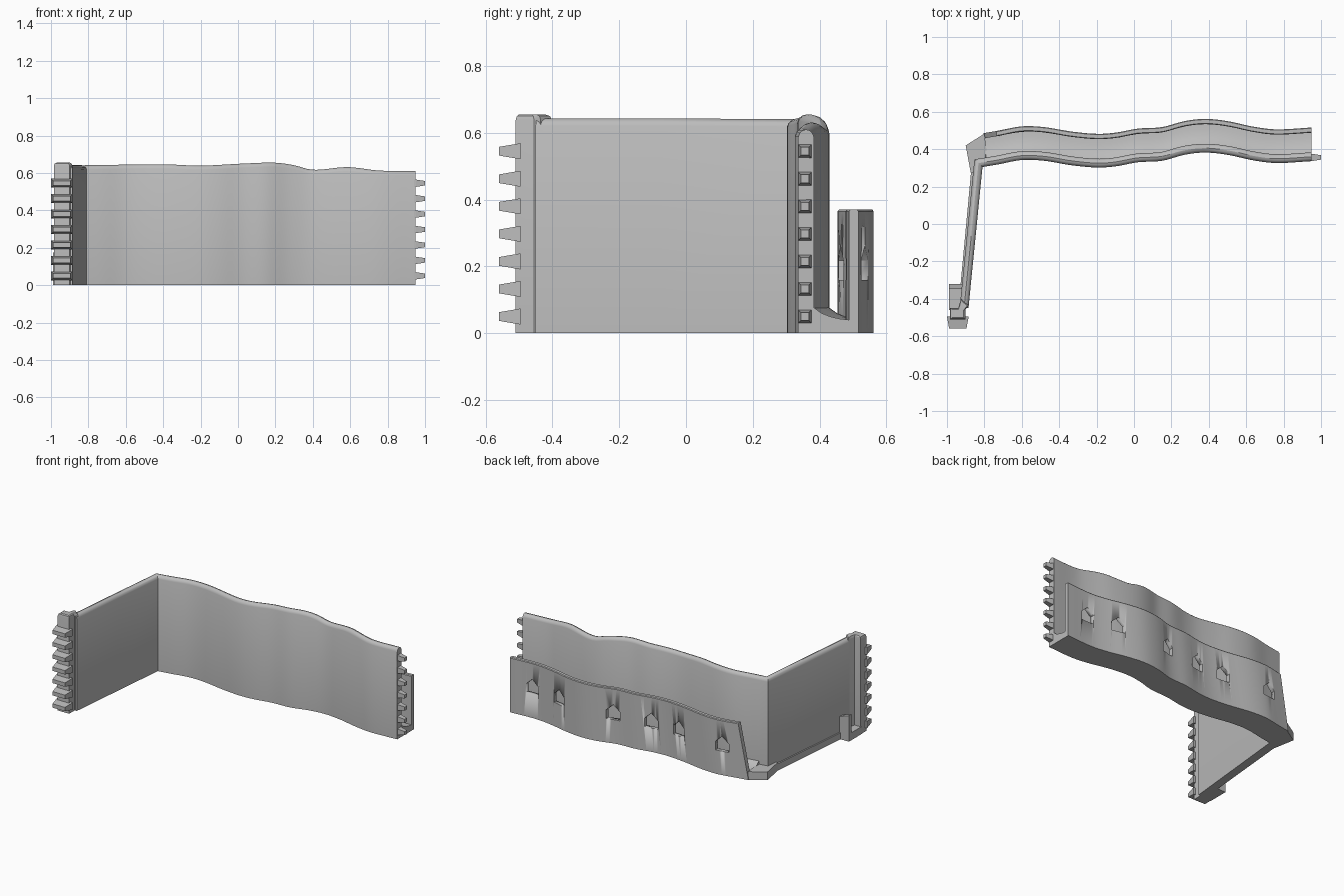
import bpy, bmesh, math
from mathutils import Vector

if "Cube" in bpy.data.objects:
    bpy.data.objects.remove(bpy.data.objects["Cube"])

gray = bpy.data.materials.new("plain gray")
gray.diffuse_color = (0.5, 0.5, 0.5, 1)
gray.use_nodes = True
gray.node_tree.nodes["Principled BSDF"].inputs["Base Color"].default_value = gray.diffuse_color


def make(name, verts, faces, smooth=True):
    me = bpy.data.meshes.new(name)
    me.from_pydata(verts, [], faces)
    bm = bmesh.new()
    bm.from_mesh(me)
    bmesh.ops.recalc_face_normals(bm, faces=bm.faces)
    bm.to_mesh(me)
    bm.free()
    me.materials.append(gray)
    ob = bpy.data.objects.new(name, me)
    bpy.context.collection.objects.link(ob)
    bpy.ops.object.select_all(action='DESELECT')
    ob.select_set(True)
    bpy.context.view_layer.objects.active = ob
    if smooth:
        bpy.ops.object.shade_smooth_by_angle(angle=math.radians(30))
    return ob


def skin(name, rings):
    """Join equal rings of points into a capped solid."""
    n = len(rings[0])
    verts = [p for r in rings for p in r]
    faces = [tuple(range(n)), tuple((len(rings) - 1) * n + i for i in range(n))]
    for k in range(len(rings) - 1):
        for i in range(n):
            j = (i + 1) % n
            faces.append((k * n + i, k * n + j, (k + 1) * n + j, (k + 1) * n + i))
    return make(name, verts, faces)


def prism(name, outline, z0, z1):
    return skin(name, [[(x, y, z) for x, y in outline] for z in (z0, z1)])


def curve(pts, x):
    """Smooth interpolation through sorted (x, value) points."""
    x = min(max(x, pts[0][0]), pts[-1][0])
    k = next(i for i in range(len(pts) - 1) if x <= pts[i + 1][0])

    def slope(i):
        a, b = pts[max(i - 1, 0)], pts[min(i + 1, len(pts) - 1)]
        return (b[1] - a[1]) / (b[0] - a[0])
    (xa, ya), (xb, yb) = pts[k], pts[k + 1]
    w = xb - xa
    t = (x - xa) / w
    return ((2*t**3 - 3*t**2 + 1) * ya + (t**3 - 2*t**2 + t) * w * slope(k)
            + (3*t**2 - 2*t**3) * yb + (t**3 - t**2) * w * slope(k + 1))


WAVE = [(-0.81, 0.305), (-0.73, 0.318), (-0.6, 0.342), (-0.48, 0.338), (-0.34, 0.315),
        (-0.2, 0.302), (-0.1, 0.308), (0.02, 0.33), (0.15, 0.338), (0.27, 0.37),
        (0.38, 0.382), (0.5, 0.37), (0.64, 0.34), (0.76, 0.326), (0.95, 0.336)]
HEIGHT = [(-0.81, 0.641), (-0.4, 0.646), (-0.2, 0.639), (0.05, 0.651), (0.2, 0.655),
          (0.3, 0.642), (0.4, 0.617), (0.58, 0.631), (0.75, 0.613), (0.95, 0.61)]
X0, X1, END = -0.81, 0.95, Vector((-0.885, -0.45))

# Tall wall: wavy run, sharp corner, then the straight side run
path = [Vector((x, curve(WAVE, x))) for x in [X1 + (X0 - X1) * i / 70 for i in range(71)]]
path += [path[-1].lerp(END, t) for t in (0.5, 1)]
T = 0.047
rings = []
for i, p in enumerate(path):
    a = (p - path[i - 1]).normalized() if i else Vector((-1, 0))
    b = (path[i + 1] - p).normalized() if i < len(path) - 1 else a
    na, nb = Vector((a.y, -a.x)), Vector((b.y, -b.x))
    miter = (na + nb) / (1 + na.dot(nb))
    h = curve(HEIGHT, p.x) if i < 71 else 0.643
    prof = [(0, 0), (T, 0), (T, h - 0.022), (T - 0.005, h - 0.01), (T - 0.013, h - 0.003),
            (T / 2, h), (0.013, h - 0.003), (0.005, h - 0.01), (0, h - 0.022)]
    rings.append([(p.x + miter.x * d, p.y + miter.y * d, z) for d, z in prof])
skin("tall_wall", rings)

# Trough and low back wall, with a slanted left end
prof = [(0.025, 0), (0.18, 0), (0.18, 0.365), (0.176, 0.37), (0.156, 0.37), (0.152, 0.365),
        (0.152, 0.04), (0.125, 0.043), (0.095, 0.05), (0.07, 0.06), (0.045, 0.078), (0.025, 0.08)]
rings = []
for i in range(71):
    ring = []
    for d, z in prof:
        x = X1 + (-0.805 + 0.07 * z / 0.37 - X1) * i / 70
        ring.append((x, curve(WAVE, x) + d, z))
    rings.append(ring)
trough = skin("trough_and_low_wall", rings)

# House-shaped windows cut through the low wall
HOUSE = [(-0.045, 0.16), (0.045, 0.16), (0.045, 0.218), (0, 0.26), (-0.045, 0.218)]
for cx in (0.79, 0.57, 0.175, -0.085, -0.29, -0.63):
    y = curve(WAVE, cx)
    cutter = skin("window_cutter", [[(cx + u, y + d, z) for u, z in HOUSE] for d in (0.1, 0.25)])
    cutter.hide_render = True
    mod = trough.modifiers.new("window", 'BOOLEAN')
    mod.operation, mod.solver, mod.object = 'DIFFERENCE', 'EXACT', cutter
    bpy.context.view_layer.objects.active = trough
    bpy.ops.object.modifier_apply(modifier=mod.name)
    bpy.data.objects.remove(cutter)

# Corner foot and the narrow ledge along the side wall
prism("corner_foot", [(-0.9, 0.42), (-0.8, 0.483), (-0.78, 0.33), (-0.84, 0.28), (-0.872, 0.27)], 0, 0.055)
prism("side_ledge", [(-0.872, 0.27), (-0.84, 0.28), (-0.9, -0.33), (-0.928, -0.33)], 0, 0.045)

# End post with a rounded top
POST = [(-0.985, -0.51), (-0.9, -0.51), (-0.9, -0.455), (-0.885, -0.435),
        (-0.925, -0.4), (-0.94, -0.45), (-0.985, -0.45)]
cx, cy = -0.935, -0.475
skin("end_post", [[(cx + (x - cx) * s, cy + (y - cy) * s, z) for x, y in POST]
                  for z, s in ((0, 1), (0.638, 1), (0.65, 0.9), (0.655, 0.7))])

# Small low bracket behind the post
prism("bracket_floor", [(-0.988, -0.46), (-0.9, -0.46), (-0.9, -0.325), (-0.988, -0.325)], 0, 0.05)
skin("bracket_prong", [[(x, y, z) for x, z in ((-0.988, 0), (-0.915, 0), (-0.915, 0.15), (-0.988, 0.175))]
                       for y in (-0.347, -0.32)])


# Tapered pegs on both free ends
def peg(name, start, end, axis, across, half):
    rings = []
    for pos, (w, h) in ((start, half[0]), (end, half[1])):
        ring = []
        for u, v in ((-w, -h), (w, -h), (w, h), (-w, h)):
            ring.append((pos, across[0] + u, across[1] + v) if axis == 'x'
                        else (across[0] + u, pos, across[1] + v))
        rings.append(ring)
    skin(name, rings)


for i in range(7):
    z = 0.05 + i * 0.0825
    peg("end_peg", 0.94, 1.0, 'x', (0.356, z), ((0.021, 0.021), (0.012, 0.012)))
    peg("post_peg", -0.495, -0.56, 'y', (-0.942, z), ((0.058, 0.024), (0.046, 0.013)))
